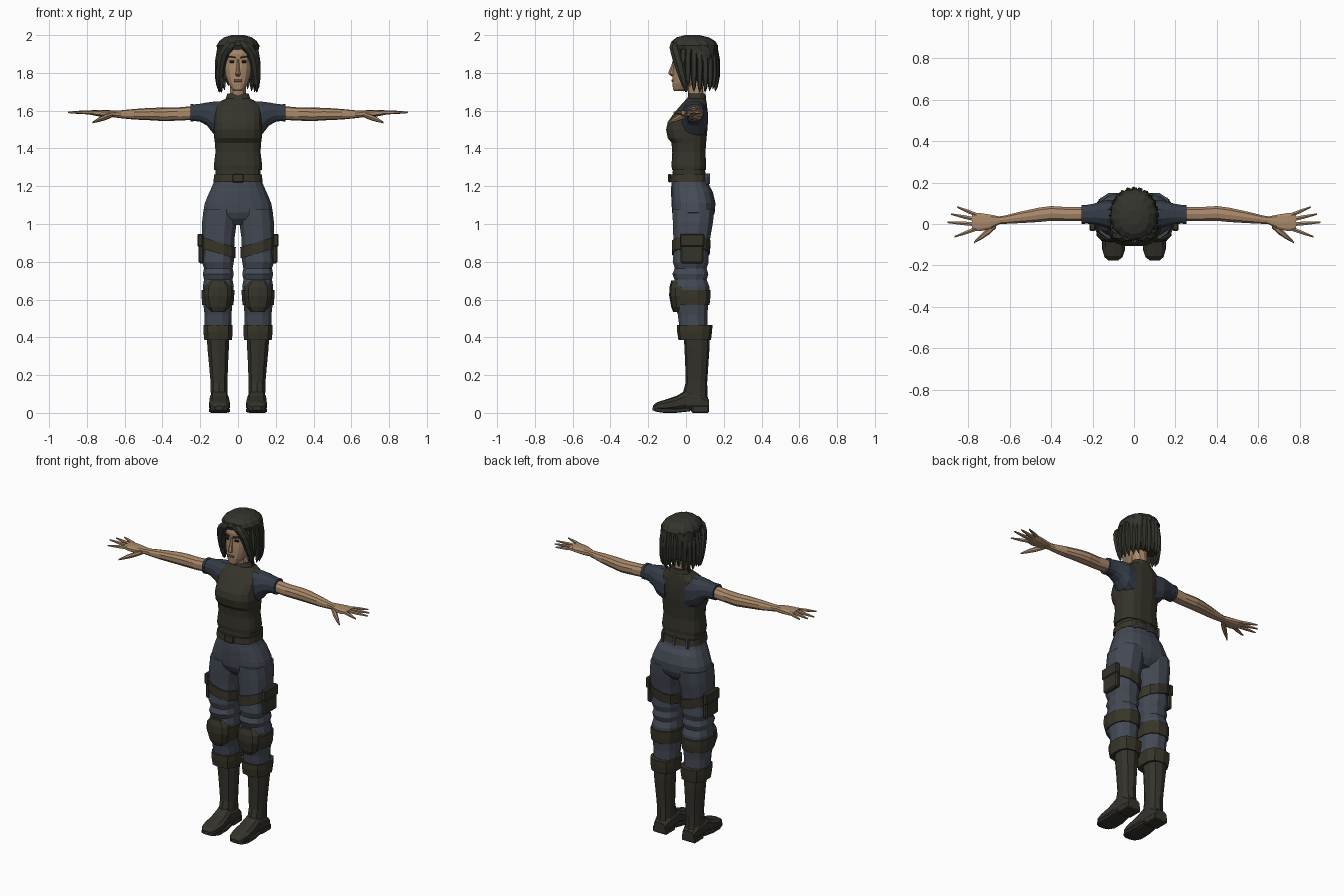
import bpy, bmesh, math, random
from mathutils import Matrix, Vector

random.seed(4)


def mat(name, rgb):
    m = bpy.data.materials.new(name)
    m.diffuse_color = (*rgb, 1)
    return m


SKIN = mat("skin", (0.40, 0.25, 0.145))
LIP = mat("lips", (0.27, 0.13, 0.085))
DARK = mat("eye_dark", (0.02, 0.017, 0.014))
HAIR = mat("hair", (0.032, 0.034, 0.025))
VEST = mat("vest_olive", (0.036, 0.034, 0.023))
SHIRT = mat("shirt_blue", (0.036, 0.046, 0.064))
PANTS = mat("trouser_grey_blue", (0.058, 0.068, 0.09))
STRAP = mat("strap_brown", (0.04, 0.036, 0.022))
BOOT = mat("boot_brown", (0.035, 0.033, 0.025))


def finish(name, bm, m):
    bmesh.ops.recalc_face_normals(bm, faces=bm.faces)
    me = bpy.data.meshes.new(name)
    bm.to_mesh(me)
    bm.free()
    me.materials.append(m)
    ob = bpy.data.objects.new(name, me)
    bpy.context.collection.objects.link(ob)
    return ob


def loft(name, secs, m, axis="z", n=12, p=2.4, s=1, tilt=0, ridge=0):
    """Skin through sections (t, a0, a1, b0, b1): position on the axis, then extents across it."""
    bm = bmesh.new()
    rings = []
    for t, a0, a1, b0, b1 in secs:
        ring = []
        for i in range(n):
            ang = 2 * math.pi * (i + 0.5) / n
            c, d = math.cos(ang), math.sin(ang)
            k = 1 - ridge * (i % 2)
            u = math.copysign(abs(c) ** (2 / p), c) * (a1 - a0) / 2 * k
            v = math.copysign(abs(d) ** (2 / p), d) * (b1 - b0) / 2 * k
            a, b = (a0 + a1) / 2 + u, (b0 + b1) / 2 + v
            co = {"z": (a, b, t + tilt * u), "y": (a, t, b), "x": (t, a, b)}[axis]
            ring.append(bm.verts.new((co[0] * s, co[1], co[2])))
        rings.append(ring)
    for r, q in zip(rings, rings[1:]):
        for i in range(n):
            j = (i + 1) % n
            bm.faces.new((r[i], r[j], q[j], q[i]))
    bm.faces.new(rings[0])
    bm.faces.new(rings[-1])
    return finish(name, bm, m)


def sym(secs):
    """Centred sections from (z, half width, front, back)."""
    return [(z, -w, w, f, b) for z, w, f, b in secs]


def box(name, lo, hi, m, s=1, rz=0, ry=0, bevel=0):
    bm = bmesh.new()
    lo, hi = Vector(lo), Vector(hi)
    bmesh.ops.create_cube(bm, size=1)
    bmesh.ops.scale(bm, vec=hi - lo, verts=bm.verts)
    if bevel:
        bmesh.ops.bevel(bm, geom=bm.edges[:], offset=bevel, segments=1, affect="EDGES")
    c = (lo + hi) / 2
    c.x *= s
    bm.transform(Matrix.Translation(c) @ Matrix.Rotation(rz * s, 4, "Z") @ Matrix.Rotation(ry * s, 4, "Y"))
    return finish(name, bm, m)


# Torso: vest, collar, shirt hem, belt
loft("vest", sym([(1.285, .128, -.075, .106), (1.31, .13, -.078, .108), (1.38, .121, -.074, .104),
                  (1.43, .124, -.078, .108), (1.455, .128, -.098, .11), (1.50, .130, -.107, .115),
                  (1.54, .126, -.098, .117), (1.59, .129, -.062, .116), (1.63, .122, -.028, .112),
                  (1.655, .085, -.005, .108), (1.665, .062, .005, .105)]), VEST, n=16, p=2.8)
loft("vest_collar", sym([(1.64, .07, 0, .108), (1.668, .066, .006, .108), (1.69, .058, .014, .104)]), VEST)
loft("shirt_hem", sym([(1.24, .12, -.074, .108), (1.30, .12, -.07, .10)]), VEST, n=16, p=2.8)
loft("belt", sym([(1.222, .132, -.086, .122), (1.262, .128, -.084, .118)]), STRAP, n=16, p=2.8)
box("belt_buckle", (-.03, -.094, 1.22), (.03, -.08, 1.265), STRAP, bevel=.004)
loft("trouser_seat", sym([(.995, .06, -.03, .11), (1.03, .15, -.06, .14), (1.06, .187, -.073, .152),
                          (1.11, .178, -.077, .156), (1.17, .153, -.079, .142), (1.20, .138, -.078, .125),
                          (1.235, .126, -.077, .115)]), PANTS, n=18, p=2.5)
for i, x in enumerate((-.085, 0, .085)):
    box(f"belt_loop_{i}", (x - .007, .10, 1.212), (x + .007, .126 - abs(x) * .1, 1.268), PANTS)

# Head and face
loft("neck", sym([(1.62, .055, .01, .10), (1.68, .043, .012, .092), (1.77, .043, .0, .09)]), SKIN, n=10)
loft("head", sym([(1.703, .020, -.062, -.015), (1.715, .034, -.07, .02), (1.745, .052, -.073, .06),
                  (1.78, .065, -.072, .10), (1.82, .073, -.069, .12), (1.86, .076, -.064, .13),
                  (1.90, .076, -.068, .13), (1.94, .07, -.06, .13), (1.97, .05, -.03, .10)]),
     SKIN, n=16, p=2.4)
loft("nose", sym([(1.782, .010, -.076, -.05), (1.794, .016, -.093, -.05), (1.806, .012, -.092, -.05),
                  (1.84, .008, -.078, -.05), (1.872, .007, -.068, -.05)]), SKIN, n=6, p=2)
box("lips", (-.022, -.077, 1.752), (.022, -.068, 1.766), LIP, bevel=.003)

# Hair: crown, back shell and hanging locks
loft("hair_crown", sym([(1.925, .112, -.074, .168), (1.945, .114, -.083, .17), (1.968, .100, -.076, .156),
                        (1.988, .074, -.05, .122), (2.0, .034, -.005, .07)]), HAIR, n=28, p=2.1, ridge=.045)
loft("hair_shell", sym([(1.765, .088, .035, .135), (1.82, .10, .01, .152), (1.90, .107, -.01, .163),
                        (1.95, .105, -.03, .16)]), HAIR, n=18, p=2.2)
LOCKS = 17
for i in range(LOCKS):
    ang = math.radians(-122 + 244 * i / (LOCKS - 1))
    end = 1.70 + random.uniform(-.008, .035)
    secs = []
    for f, w, grow in ((0, .021, -.008), (.35, .024, .004), (.7, .022, .006), (.9, .014, .004), (1, .002, 0)):
        x = math.sin(ang) * (.10 + grow)
        y = .045 + math.cos(ang) * (.114 + grow)
        secs.append((1.945 + (end - 1.945) * f, x - w * .75, x + w * .75, y - w * .75, y + w * .75))
    loft(f"hair_lock_{i}", secs, HAIR, n=5, p=2)

for s, side in ((1, "left"), (-1, "right")):
    # Fringe parted in the middle
    loft(f"hair_fringe_{side}", [(1.962, -.004, .06, -.08, -.03), (1.935, .012, .088, -.088, -.03),
                                 (1.90, .045, .106, -.080, -.02), (1.85, .064, .114, -.066, -.005),
                                 (1.79, .074, .117, -.045, .005), (1.74, .086, .114, -.025, .01),
                                 (1.70, .098, .104, -.005, .005)], HAIR, n=7, p=2, s=s)
    # Eyes and brows
    box(f"eye_{side}", (.020, -.066, 1.853), (.046, -.057, 1.866), DARK, s, rz=.3, bevel=.003)
    box(f"brow_{side}", (.013, -.070, 1.880), (.053, -.061, 1.888), HAIR, s, rz=.28, ry=-.15)

    # Sleeve, arm, hand
    loft(f"sleeve_{side}", [(.07, -.025, .115, 1.44, 1.652), (.13, -.022, .118, 1.475, 1.65),
                            (.165, -.01, .108, 1.52, 1.645), (.20, -.002, .098, 1.54, 1.638),
                            (.245, .002, .091, 1.546, 1.633)], SHIRT, "x", s=s)
    loft(f"sleeve_hem_{side}", [(.236, -.002, .094, 1.542, 1.637), (.252, -.002, .093, 1.542, 1.636)],
         SHIRT, "x", s=s)
    loft(f"arm_{side}", [(.23, .012, .083, 1.552, 1.625), (.32, .012, .083, 1.547, 1.617),
                         (.40, .014, .088, 1.545, 1.616), (.46, .008, .08, 1.549, 1.615),
                         (.55, .003, .06, 1.553, 1.609), (.62, .0, .042, 1.56, 1.602),
                         (.66, -.002, .036, 1.565, 1.60)], SKIN, "x", n=10, s=s)
    loft(f"palm_{side}", [(.645, .0, .036, 1.566, 1.60), (.69, -.024, .046, 1.566, 1.603),
                          (.74, -.036, .054, 1.57, 1.604), (.78, -.032, .054, 1.578, 1.602)],
         SKIN, "x", n=10, p=3, s=s)
    for k, (y0, x1, y1) in enumerate(((.044, .852, .082), (.021, .883, .048), (-.001, .90, .008), (-.023, .866, -.062))):
        loft(f"finger_{k}_{side}", [(x, y - w, y + w, 1.591 - w, 1.591 + w) for x, y, w in
                                    ((.76, y0, .011), ((.76 + x1) / 2, (y0 + y1) / 2, .0095), (x1, y1, .004))],
             SKIN, "x", n=6, p=2.4, s=s)
    loft(f"thumb_{side}", [(.665, -.02, .02, 1.565, 1.592), (.70, -.052, -.012, 1.55, 1.582),
                           (.735, -.074, -.045, 1.54, 1.566), (.77, -.093, -.083, 1.533, 1.542)],
         SKIN, "x", n=7, p=2.2, s=s)

    # Trouser leg with folds
    loft(f"trouser_leg_{side}", [(1.08, .0, .184, -.075, .153), (1.01, .004, .193, -.073, .146),
                                 (.93, .015, .194, -.07, .132), (.85, .019, .19, -.068, .12),
                                 (.80, .02, .194, -.073, .123), (.765, .026, .182, -.062, .112),
                                 (.735, .02, .189, -.075, .121), (.705, .027, .182, -.063, .112),
                                 (.67, .02, .189, -.074, .126), (.62, .024, .188, -.07, .126),
                                 (.57, .028, .185, -.06, .12), (.52, .033, .179, -.046, .115),
                                 (.44, .034, .178, -.035, .115)], PANTS, s=s)

    # Thigh strap and pouch
    loft(f"thigh_strap_{side}", [(.845, .012, .198, -.077, .128), (.905, .009, .20, -.077, .134)],
         STRAP, s=s, tilt=.3)
    box(f"thigh_pouch_{side}", (.18, -.028, .792), (.21, .092, .94), VEST, s, bevel=.008)
    box(f"pouch_flap_{side}", (.185, -.033, .88), (.215, .097, .948), VEST, s, bevel=.006)

    # Knee pad and strap
    loft(f"knee_strap_{side}", [(.57, .022, .192, -.068, .127), (.61, .018, .195, -.076, .132),
                                (.65, .016, .195, -.08, .133)], STRAP, s=s)
    loft(f"knee_pad_{side}", [(.535, .065, .145, -.068, .02), (.56, .042, .168, -.078, .02),
                              (.62, .028, .184, -.089, .02), (.665, .032, .18, -.088, .02),
                              (.70, .06, .152, -.078, .02)], VEST, n=10, p=2.6, s=s)

    # Boot: cuff, shaft, foot, sole, heel
    loft(f"boot_cuff_{side}", [(.385, .03, .181, -.04, .132), (.43, .025, .186, -.047, .138),
                               (.465, .025, .186, -.047, .14)], STRAP, n=10, p=2.8, s=s)
    loft(f"boot_shaft_{side}", [(.04, .05, .148, -.02, .118), (.10, .054, .146, -.018, .114),
                                (.16, .054, .147, -.002, .112), (.25, .051, .155, -.004, .118),
                                (.34, .046, .164, -.008, .124), (.41, .044, .168, -.012, .124)], BOOT, n=10, s=s)
    loft(f"boot_foot_{side}", [(.122, .06, .14, .015, .07), (.08, .048, .15, .01, .11), (.0, .05, .15, .012, .12),
                               (-.05, .043, .153, .01, .09), (-.11, .041, .155, .008, .07),
                               (-.155, .052, .146, .012, .056), (-.176, .075, .125, .018, .036)],
         BOOT, "y", n=10, p=2.8, s=s)
    loft(f"boot_sole_{side}", [(.02, .05, .15, .008, .03), (-.05, .041, .155, .0, .024),
                               (-.12, .04, .156, .0, .024), (-.16, .054, .144, .006, .028),
                               (-.177, .078, .122, .014, .03)], BOOT, "y", n=8, p=4, s=s)
    box(f"boot_heel_{side}", (.052, .03, 0), (.148, .122, .04), BOOT, s, bevel=.006)
